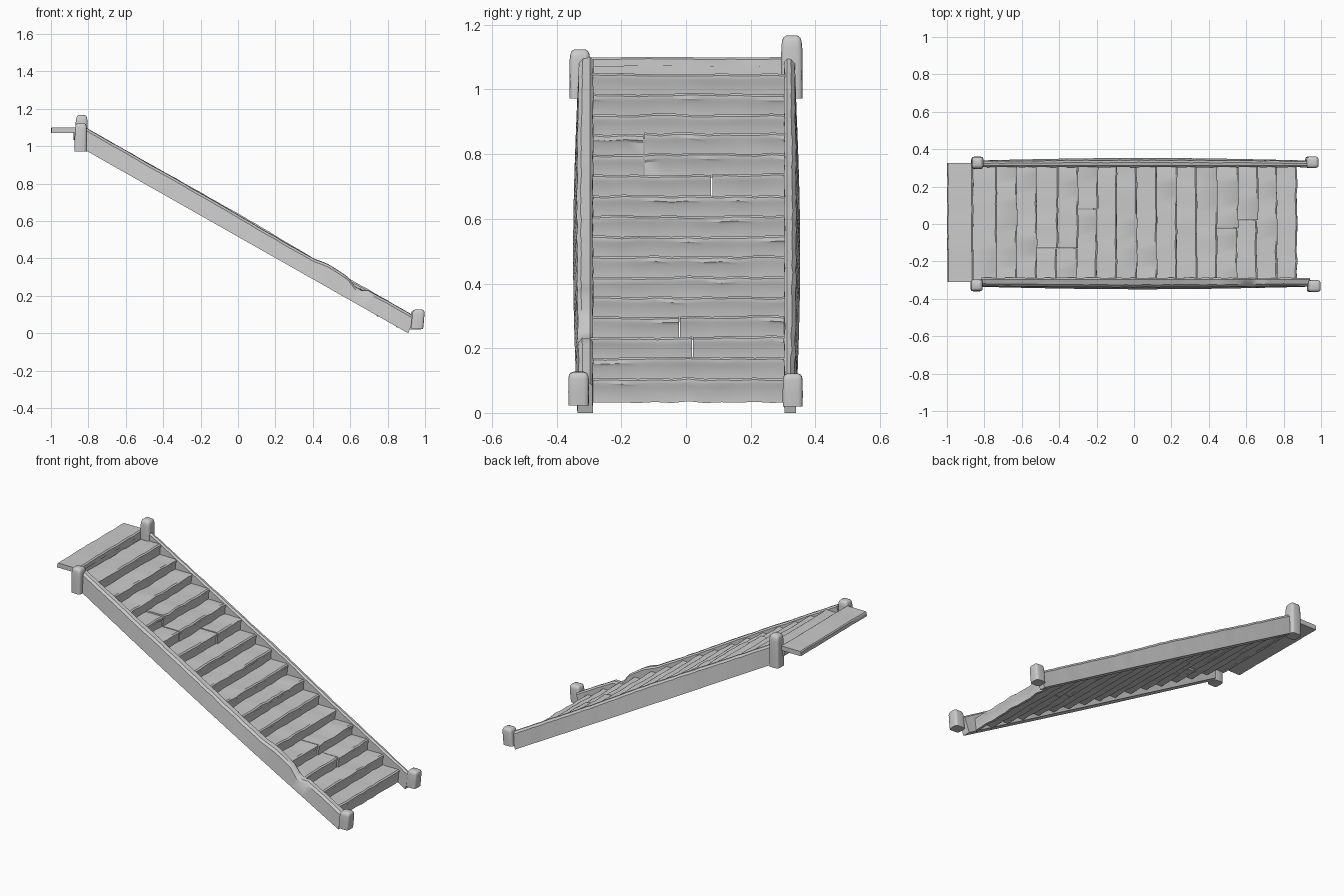
import bpy, bmesh, math, random
from mathutils import Vector, Matrix

if "Cube" in bpy.data.objects:
    bpy.data.objects.remove(bpy.data.objects["Cube"])

random.seed(7)
RUN, RISE, STEPS = 0.107, 0.0627, 16


def jit(a):
    return random.uniform(-a, a)


def loft(name, rings, angle=35):
    """Skin a list of equal-length closed rings and cap both ends."""
    bm = bmesh.new()
    vs = [[bm.verts.new(p) for p in r] for r in rings]
    n = len(rings[0])
    for a, b in zip(vs, vs[1:]):
        for k in range(n):
            bm.faces.new((a[k], a[(k + 1) % n], b[(k + 1) % n], b[k]))
    bm.faces.new(vs[0])
    bm.faces.new(vs[-1])
    bmesh.ops.recalc_face_normals(bm, faces=bm.faces)
    me = bpy.data.meshes.new(name)
    bm.to_mesh(me)
    bm.free()
    ob = bpy.data.objects.new(name, me)
    bpy.context.collection.objects.link(ob)
    bpy.ops.object.select_all(action='DESELECT')
    bpy.context.view_layer.objects.active = ob
    ob.select_set(True)
    bpy.ops.object.shade_smooth_by_angle(angle=math.radians(angle))
    return ob


def interp(table, x):
    """Piecewise linear lookup."""
    for (x0, y0), (x1, y1) in zip(table, table[1:]):
        if x0 <= x <= x1:
            return y0 + (y1 - y0) * (x - x0) / (x1 - x0)
    return 0.0


def board(name, profile, y0, y1, wob=0.003):
    """Extrude an xz profile along y with hand-hewn wobble."""
    n = max(3, round((y1 - y0) / 0.05))
    rings = []
    for i in range(n + 1):
        y, dx, dz = y0 + (y1 - y0) * i / n, jit(wob), jit(wob)
        rings.append([(x + dx + jit(wob / 3), y, z + dz) for x, z in profile])
    return loft(name, rings)


# Steps: one bent tread-and-riser board each, a few split into two pieces
splits = {2: 0.02, 3: -0.02, 10: 0.08, 11: -0.13, 12: -0.13}
for i in range(STEPS):
    x, z = 0.872 - RUN * i, 0.108 + RISE * i
    low = z - RISE - 0.012
    back = x - RUN - 0.02
    prof = [(back, z), (x - 0.008, z), (x, z - 0.006), (x, z - 0.018),
            (x - 0.005, z - 0.026), (x - 0.007, low), (x - 0.021, low),
            (x - 0.023, z - 0.017), (back, z - 0.015)]
    if i in splits:
        s = splits[i]
        board(f"step_{i + 1}_a", prof, -0.30, s - 0.002)
        up = [(px + 0.007, pz + 0.004) for px, pz in prof]
        board(f"step_{i + 1}_b", up, s + 0.002, 0.315)
    else:
        board(f"step_{i + 1}", prof, -0.30, 0.315)

# Upper landing plank and the riser beneath its front edge
board("landing", [(-0.998, 1.072), (-0.998, 1.094), (-0.993, 1.1),
                  (-0.868, 1.1), (-0.86, 1.094), (-0.86, 1.072)],
      -0.31, 0.325, 0.002)
board("landing_riser", [(-0.878, 1.035), (-0.878, 1.09), (-0.864, 1.09),
                        (-0.864, 1.035)], -0.30, 0.315, 0.001)

# Stringers: sloping side planks, worn along the top and bowed outward
wear = {
    -1: [(-0.82, -0.004), (-0.2, 0), (0.3, -0.004), (0.4, -0.004), (0.49, 0.014),
         (0.6, 0.002), (0.615, -0.022), (0.66, -0.024), (0.69, -0.004), (0.95, 0)],
    1: [(-0.82, -0.004), (-0.3, 0.002), (0.1, 0.005), (0.4, -0.002), (0.95, 0)],
}
for side, name in ((-1, "front_stringer"), (1, "back_stringer")):
    rings = []
    N = 50
    for k in range(N + 1):
        t = k / N
        bx, bz = -0.815 + 1.725 * t, 0.978 * (1 - t)
        tx = bx + 0.03 * t
        tz = 0.635 - 0.575 * tx + interp(wear[side], tx) + jit(0.0015)
        bow = math.sin(math.pi * t)
        inner = 0.288 if side < 0 else 0.304
        outer = 0.336 + 0.013 * bow + (0.004 if side > 0 else 0)
        lip = outer - 0.008 - 0.008 * bow + jit(0.002)
        pts = [(bx, inner, bz), (bx, outer, bz),
               (tx, lip + 0.004, tz - 0.016), (tx, lip - 0.008, tz - 0.002),
               (tx, inner + 0.009, tz), (tx, inner + jit(0.002), tz - 0.01)]
        rings.append([(px, side * py, pz) for px, py, pz in pts])
    loft(name, rings)


def post(name, x, y, z0, z1, w, d, lean):
    """Stubby newel post with rounded corners and a domed top."""
    rings = []
    h = z1 - z0
    for f, s in ((0, 1.0), (0.4, 1.01), (0.8, 0.99),
                 (0.9, 0.93), (0.965, 0.8), (1, 0.5)):
        ring = []
        for k in range(16):
            a = 2 * math.pi * (k + 0.5) / 16
            c, sn = math.cos(a), math.sin(a)
            px = math.copysign(abs(c) ** 0.4, c) * w / 2 * s
            py = math.copysign(abs(sn) ** 0.4, sn) * d / 2 * s
            ring.append((x + px + lean * (f - 0.5), y + py,
                         z0 + h * f - lean * px * 2.5))
        rings.append(ring)
    loft(name, rings, 50)


post("upper_front_post", -0.841, -0.328, 0.972, 1.124, 0.064, 0.064, 0.003)
post("upper_back_post", -0.837, 0.327, 0.972, 1.167, 0.064, 0.066, 0.003)
post("lower_front_post", 0.962, -0.332, 0.024, 0.127, 0.066, 0.064, 0.010)
post("lower_back_post", 0.952, 0.330, 0.020, 0.122, 0.064, 0.062, 0.010)
